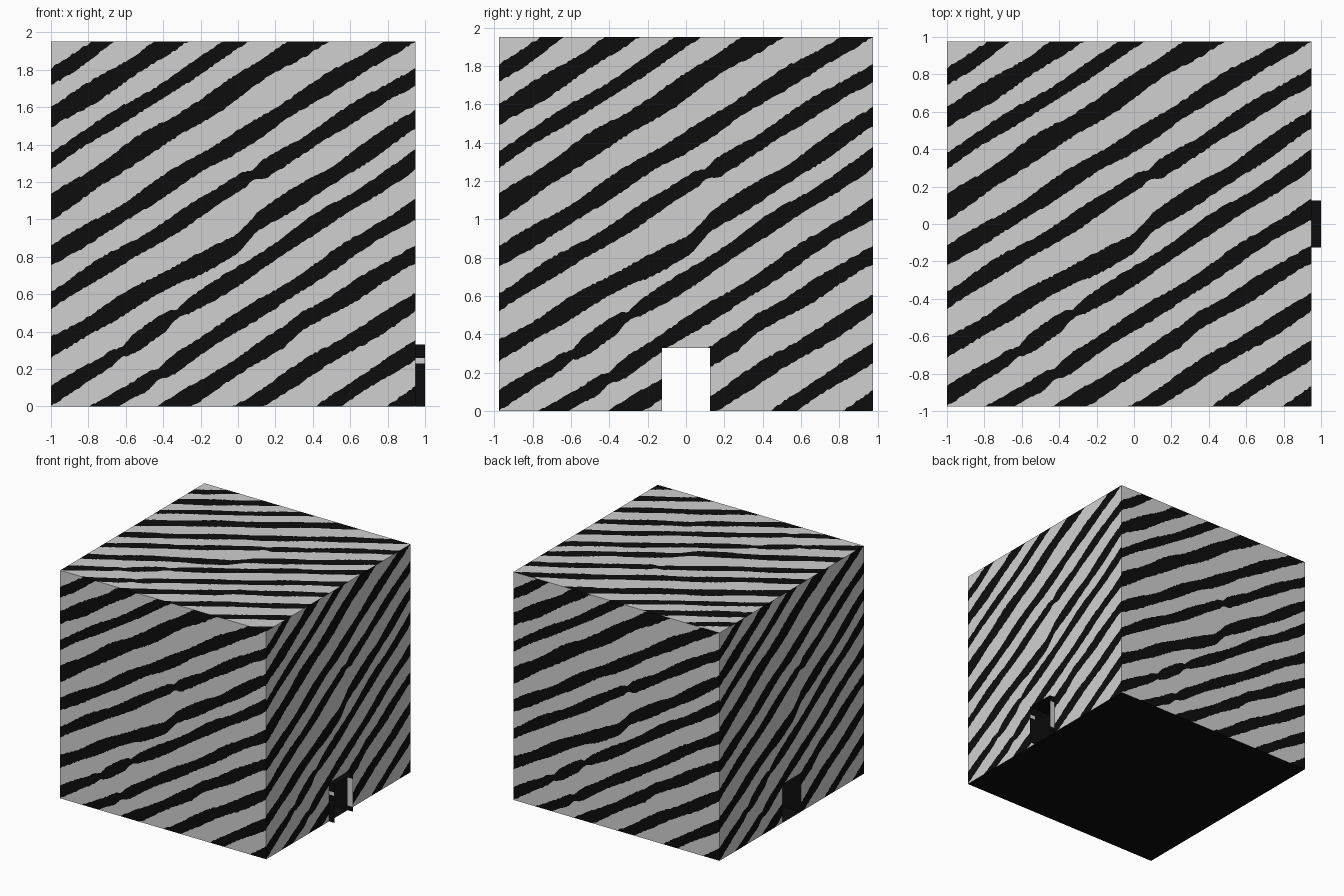
import bpy, math, random
from mathutils import Vector

if "Cube" in bpy.data.objects:
    bpy.data.objects.remove(bpy.data.objects["Cube"])

random.seed(4)
S = 1.95                 # cube side
N = 156                  # columns per panel
DOOR_H, DOOR_W = 0.33, 0.125


def material(name, v):
    m = bpy.data.materials.new(name)
    m.diffuse_color = (v, v, v, 1)
    m.use_nodes = True
    m.node_tree.nodes["Principled BSDF"].inputs["Base Color"].default_value = m.diffuse_color
    return m


LIGHT = material("light_grey", 0.63)
BLACK = material("black", 0.004)

# stripe centre lines (x, z) on the front panel and their vertical width
STRIPES = [
    (0.10, [(0.87, 0), (0.95, 0.05)]),
    (0.10, [(0.49, 0), (0.95, 0.31)]),
    (0.105, [(0.05, 0), (0.95, 0.56)]),
    (0.105, [(-0.35, 0), (0.25, 0.37), (0.35, 0.46), (0.95, 0.81)]),
    (0.10, [(-0.70, 0), (0.95, 1.06)]),
    (0.10, [(-1, 0.05), (0.95, 1.32)]),
    (0.11, [(-1, 0.32), (-0.3, 0.72), (0, 0.87), (0.1, 0.98), (0.95, 1.53)]),
    (0.10, [(-1, 0.57), (0.95, 1.77)]),
    (0.11, [(-1, 0.80), (0.85, 1.95)]),
    (0.13, [(-1, 1.07), (0.37, 1.95)]),
    (0.09, [(-1, 1.315), (0, 1.95)]),
    (0.12, [(-1, 1.54), (-0.36, 1.95)]),
    (0.09, [(-1, 1.765), (-0.72, 1.95)]),
]
PINCHES = [(-0.42, 0.18), (-0.62, 0.30), (-0.32, 0.50), (0.08, 1.21)]


def height(points, x):
    """Polyline height at x, extended past both ends."""
    i = 0
    while i < len(points) - 2 and x > points[i + 1][0]:
        i += 1
    (x0, z0), (x1, z1) = points[i], points[i + 1]
    return z0 + (z1 - z0) * (x - x0) / (x1 - x0)


def column(x, phase):
    """Stripe edge heights, bottom to top, at one column."""
    zs = [0.0]
    for k, (w, pts) in enumerate(STRIPES):
        c = height(pts, x) + 0.006 * math.sin(9 * x + 2.1 * k)
        half = w / 2 * (1 + 0.1 * math.sin(14 * x + 1.7 * k))
        for px, pz in PINCHES:
            if abs(c - pz) < 0.07:
                half *= 1 - 0.45 * math.exp(-((x - px) / 0.04) ** 2)
        zs += [c - half + phase[2 * k], c + half + phase[2 * k + 1]]
    zs.append(S)
    return [min(S, max(0.0, z)) for z in zs]


# wobbly stripe edges, shared by every panel
COLUMNS = [column(-1 + S * i / N, [random.uniform(-0.005, 0.005) for _ in range(26)])
           for i in range(N + 1)]


def build(name, quads):
    """quads: list of (four points, material index)."""
    verts, faces, idx, seen = [], [], [], {}
    for pts, mi in quads:
        f = []
        for p in pts:
            key = tuple(round(c, 5) for c in p)
            if key not in seen:
                seen[key] = len(verts)
                verts.append(key)
            if seen[key] not in f:
                f.append(seen[key])
        if len(f) > 2:
            faces.append(f)
            idx.append(mi)
    me = bpy.data.meshes.new(name)
    me.from_pydata(verts, [], faces)
    me.materials.append(LIGHT)
    me.materials.append(BLACK)
    me.polygons.foreach_set("material_index", idx)
    ob = bpy.data.objects.new(name, me)
    bpy.context.collection.objects.link(ob)
    return ob


def panel(name, origin, u, v, door=False):
    """Striped square panel, optionally with the doorway left out."""
    o, u, v = Vector(origin), Vector(u), Vector(v)
    quads = []
    for i in range(N):
        a, b = S * i / N, S * (i + 1) / N
        floor = DOOR_H if door and abs((a + b) / 2 - S / 2) < DOOR_W else 0
        left = [max(z, floor) for z in COLUMNS[i]]
        right = [max(z, floor) for z in COLUMNS[i + 1]]
        for k in range(len(left) - 1):
            quads.append(([o + u * a + v * left[k], o + u * b + v * right[k],
                           o + u * b + v * right[k + 1], o + u * a + v * left[k + 1]], k % 2))
    build(name, quads)


H = S / 2
panel("front_panel", (-1, -H, 0), (1, 0, 0), (0, 0, 1))
panel("right_panel", (0.95, -H, 0), (0, 1, 0), (0, 0, 1), True)
panel("back_panel", (0.95, H, 0), (-1, 0, 0), (0, 0, 1))
panel("left_panel", (-1, H, 0), (0, -1, 0), (0, 0, 1), True)
panel("top_panel", (-1, -H, S), (1, 0, 0), (0, 1, 0))

# black underside
build("base", [([(-1, -H, 0), (-1, H, 0), (0.95, H, 0), (0.95, -H, 0)], 1)])


# tunnel running through the cube and sticking out on the right
def wall(y, x0, x1, z0, z1, mi):
    return ([(x0, y, z0), (x1, y, z0), (x1, y, z1), (x0, y, z1)], mi)


D = DOOR_W
build("tunnel_ceiling", [([(-1, -D, DOOR_H), (-1, D, DOOR_H), (1, D, DOOR_H), (1, -D, DOOR_H)], 1)])
build("tunnel_front_wall", [wall(-D, -1, 0.95, 0, DOOR_H, 1),
                            wall(-D, 0.95, 1, 0, 0.23, 1),
                            wall(-D, 0.95, 1, 0.23, 0.26, 0),
                            wall(-D, 0.95, 1, 0.26, DOOR_H, 1)])
build("tunnel_back_wall", [wall(D, -1, 0.95, 0, DOOR_H, 1),
                           wall(D, 0.95, 1, 0, 0.04, 1),
                           wall(D, 0.95, 1, 0.04, 0.28, 0),
                           wall(D, 0.95, 1, 0.28, DOOR_H, 1)])
